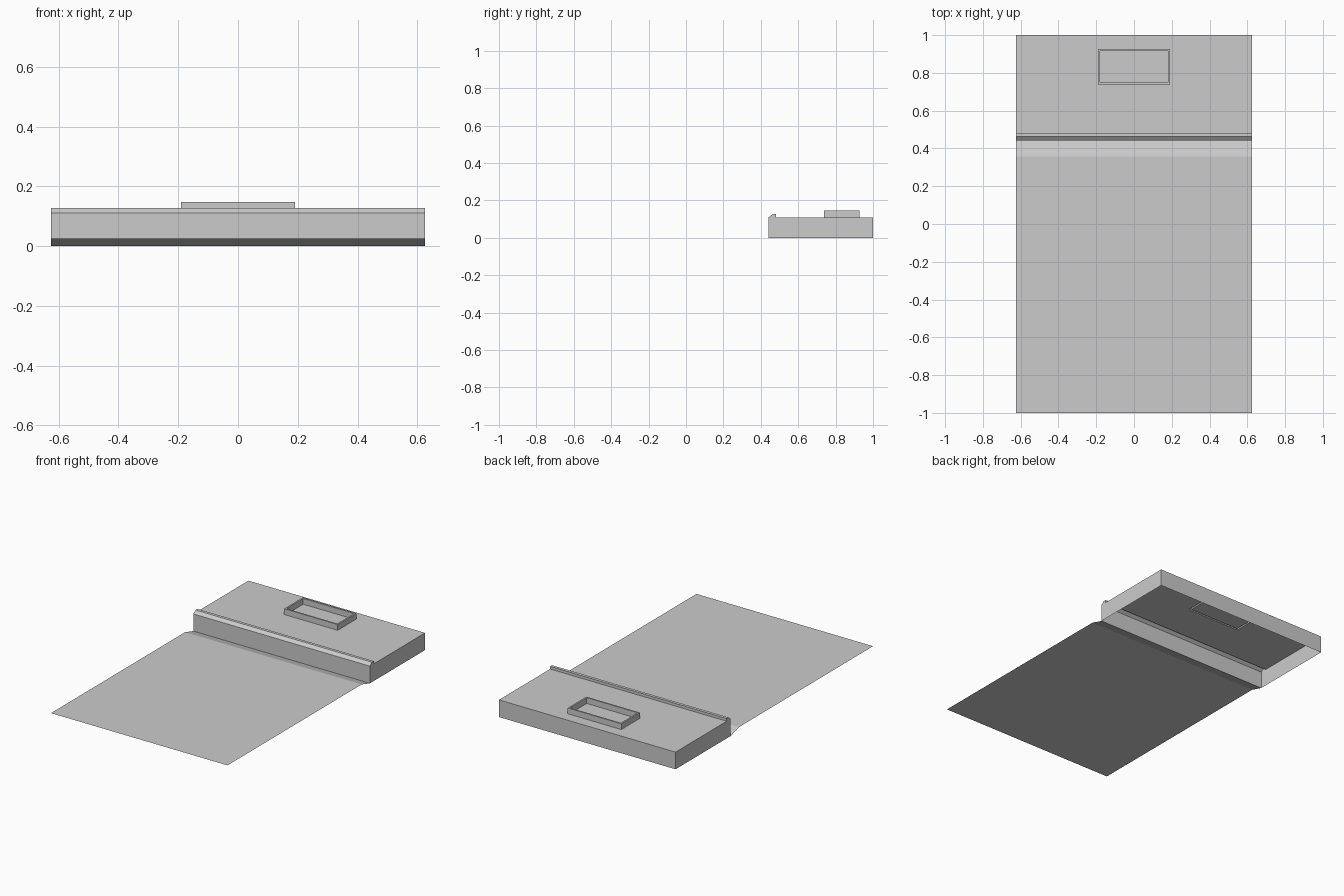
import bpy
import bmesh

if "Cube" in bpy.data.objects:
    bpy.data.objects.remove(bpy.data.objects["Cube"])

HALF = 0.626      # half width of the whole model
TOP = 0.11        # height of the deck

grey = bpy.data.materials.new("plain grey")
grey.diffuse_color = (0.6, 0.6, 0.6, 1)
grey.use_nodes = True
grey.node_tree.nodes["Principled BSDF"].inputs["Base Color"].default_value = grey.diffuse_color


def finish(name, bm):
    bmesh.ops.remove_doubles(bm, verts=bm.verts, dist=1e-5)
    mesh = bpy.data.meshes.new(name)
    bm.to_mesh(mesh)
    bm.free()
    mesh.materials.append(grey)
    obj = bpy.data.objects.new(name, mesh)
    bpy.context.collection.objects.link(obj)
    return obj


def strip(bm, profile):
    """Sweep an open (y, z) profile across the full width."""
    rows = [[bm.verts.new((x, y, z)) for x in (-HALF, HALF)] for y, z in profile]
    for a, b in zip(rows, rows[1:]):
        bm.faces.new((a[0], a[1], b[1], b[0]))


def rect(bm, hx, y0, y1, z):
    return [bm.verts.new(p) for p in
            ((-hx, y0, z), (hx, y0, z), (hx, y1, z), (-hx, y1, z))]


def bridge(bm, a, b):
    for i in range(4):
        j = (i + 1) % 4
        bm.faces.new((a[i], a[j], b[j], b[i]))


# Thin apron sheet with a short ramp down to the foot of the block
bm = bmesh.new()
strip(bm, [(-1, 0.025), (0.358, 0.025), (0.442, 0)])
finish("apron_sheet", bm)

# Block shell, open underneath: front wall, raised lip, back wall
bm = bmesh.new()
front = [(0.442, 0), (0.442, TOP), (0.463, 0.127), (0.482, 0.127), (0.482, TOP)]
back = [(1, TOP), (1, 0)]
strip(bm, front)
strip(bm, back)
# End walls follow the same profile
for x in (HALF, -HALF):
    pts = front + back
    if x < 0:
        pts = pts[::-1]
    bm.faces.new([bm.verts.new((x, y, z)) for y, z in pts])
# Deck, stepping up into a raised rim around a recessed floor
loops = [rect(bm, HALF, 0.482, 1, TOP),
         rect(bm, 0.19, 0.738, 0.927, TOP),
         rect(bm, 0.19, 0.738, 0.927, 0.147),
         rect(bm, 0.18, 0.748, 0.917, 0.147),
         rect(bm, 0.18, 0.748, 0.917, TOP)]
for a, b in zip(loops, loops[1:]):
    bridge(bm, a, b)
bm.faces.new(loops[-1])
finish("block_with_rim", bm)
